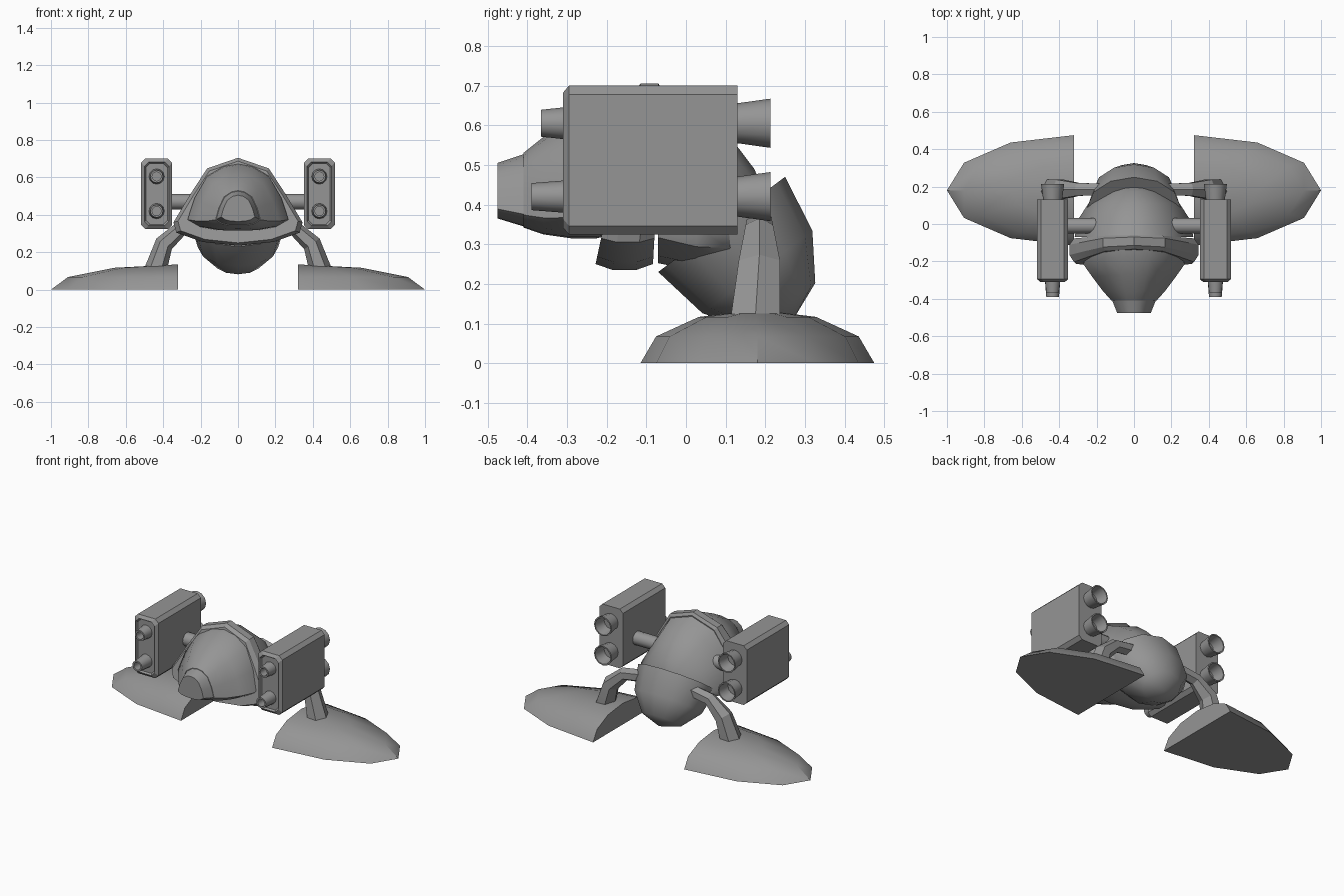
import bpy, bmesh, math
from mathutils import Vector, Matrix

if "Cube" in bpy.data.objects:
    bpy.data.objects.remove(bpy.data.objects["Cube"])

gray = bpy.data.materials.new("mid_gray")
gray.diffuse_color = (0.3, 0.3, 0.3, 1)
gray.use_nodes = True
gray.node_tree.nodes["Principled BSDF"].inputs["Base Color"].default_value = gray.diffuse_color


def finish(name, bm, smooth=40):
    bmesh.ops.recalc_face_normals(bm, faces=bm.faces)
    me = bpy.data.meshes.new(name)
    bm.to_mesh(me)
    bm.free()
    ob = bpy.data.objects.new(name, me)
    me.materials.append(gray)
    bpy.context.collection.objects.link(ob)
    bpy.ops.object.select_all(action='DESELECT')
    ob.select_set(True)
    bpy.context.view_layer.objects.active = ob
    bpy.ops.object.shade_smooth_by_angle(angle=math.radians(smooth))
    return ob


def loft(bm, rings, cap_start=True, cap_end=True):
    loops = [[bm.verts.new(p) for p in r] for r in rings]
    n = len(loops[0])
    for a, b in zip(loops, loops[1:]):
        for i in range(n):
            j = (i + 1) % n
            bm.faces.new((a[i], a[j], b[j], b[i]))
    if cap_start:
        bm.faces.new(loops[0])
    if cap_end:
        bm.faces.new(loops[-1])


def half_ellipsoid(bm, radii, matrix, cuts):
    """Low-poly sphere, cut flat through its middle along each given normal."""
    bmesh.ops.create_uvsphere(bm, u_segments=12, v_segments=6, radius=1)
    for no in cuts:
        bmesh.ops.bisect_plane(bm, geom=bm.verts[:] + bm.edges[:] + bm.faces[:], dist=1e-4,
                               plane_co=(0, 0, 0), plane_no=no, clear_outer=True)
        bmesh.ops.holes_fill(bm, edges=[e for e in bm.edges if e.is_boundary])
    bmesh.ops.transform(bm, matrix=matrix @ Matrix.Diagonal((*radii, 1)), verts=bm.verts)


def circle_y(x, y, z, r, n=12):
    return [(x + r * math.cos(2 * math.pi * i / n), y, z + r * math.sin(2 * math.pi * i / n))
            for i in range(n)]


def mirrored(half):
    """Complete a half outline that starts and ends on the centre line."""
    return half + [(-x, z) for x, z in half[-2:0:-1]]


# Frame around the cockpit: bell outline, deeper at the bottom
BELL = mirrored([(0, .705), (.165, .648), (.255, .51), (.345, .36), (.33, .305), (.19, .255), (0, .235)])


def bell(scale, y0, tilt=0.0, drop=0.0):
    return [(x * scale, y0 - tilt * (.7 - z), .45 + (z - .45) * scale - drop) for x, z in BELL]


bm = bmesh.new()
loft(bm, [bell(.93, -.135, .2), bell(1, -.115, .15), bell(1, -.07, .12), bell(.93, -.06, .05)])
finish("cockpit_frame", bm, 25)

# Rounded shell behind the frame
bm = bmesh.new()
loft(bm, [bell(.92 * math.cos(math.radians(a)), -.07 + .28 * math.sin(math.radians(a)), 0,
               .09 * math.sin(math.radians(a))) for a in (0, 20, 40, 60, 78, 88)])
finish("upper_shell", bm, 50)

# Cockpit head and blunt nose
DOME = mirrored([(0, 1), (.3, .96), (.62, .82), (.86, .5), (1, .17), (.75, .06), (.4, .01), (0, 0)])


def dome(y, w, z0, z1, tilt=0.0):
    return [(x * w, y + tilt * z, z0 + (z1 - z0) * z) for x, z in DOME]


bm = bmesh.new()
loft(bm, [dome(-.16, .26, .33, .675, .04), dome(-.225, .27, .315, .665, .05),
          dome(-.29, .22, .315, .62, .02), dome(-.36, .165, .325, .57), dome(-.41, .12, .342, .53)])
finish("cockpit_head", bm, 45)
bm = bmesh.new()
loft(bm, [dome(-.40, .12, .342, .53), dome(-.475, .09, .365, .505)])
finish("nose", bm, 35)

# Rear belly: half ellipsoid pointing down and back
bm = bmesh.new()
axis = Vector((0, .6, -.8))
up = Vector((0, .8, .6))
basis = Matrix((Vector((1, 0, 0)), up, axis)).transposed().to_4x4()
half_ellipsoid(bm, (.25, .2, .3), Matrix.Translation((0, .09, .35)) @ basis, [(0, 0, -1)])
finish("rear_belly", bm, 50)

# Paired parts
for s, side in ((1, "right"), (-1, "left")):
    # Foot: quarter ellipsoid, flat below and on the inner side
    bm = bmesh.new()
    half_ellipsoid(bm, (.68, .295, .135), Matrix.Translation((.32 * s, .18, 0)),
                   [(0, 0, -1), (-s, 0, 0)])
    finish("foot_" + side, bm, 40)

    # Leg: bent six-sided tube
    bm = bmesh.new()
    rings = []
    for x, y, z, ry, r, ang in ((.17, .185, .35, .035, .04, 80), (.30, .185, .33, .04, .04, 65),
                                (.395, .185, .245, .06, .05, 35), (.44, .175, .11, .072, .06, 8)):
        c, d = math.cos(math.radians(ang)), math.sin(math.radians(ang))
        rings.append([(s * (x + c * r * math.cos(k * math.pi / 3)),
                       y + ry * math.sin(k * math.pi / 3),
                       z + d * r * math.cos(k * math.pi / 3)) for k in range(6)])
    loft(bm, rings)
    finish("leg_" + side, bm, 20)

    # Pod: chamfered box with a bevelled, slightly sunken front
    def pod_ring(y, inset):
        w, h, c = .083 - inset, .188 - inset, .022
        pts = [(w, h - c), (w - c, h), (c - w, h), (-w, h - c),
               (-w, c - h), (c - w, -h), (w - c, -h), (w, c - h)]
        return [(s * .435 + x, y, .512 + z) for x, z in pts]
    bm = bmesh.new()
    loft(bm, [pod_ring(-.298, .025), pod_ring(-.31, .018), pod_ring(-.295, 0), pod_ring(.13, 0)])
    finish("weapon_pod_" + side, bm, 20)

    # Strut joining pod and body
    bm = bmesh.new()
    loft(bm, [[(s * x, -.01 + .042 * math.cos(k * math.pi / 6), .47 + .042 * math.sin(k * math.pi / 6))
               for k in range(12)] for x in (.18, .36)])
    finish("pod_strut_" + side, bm)

    # Hollow barrels in front and flared nozzles behind
    for z, tip, level in ((.605, -.365, "upper"), (.42, -.39, "lower")):
        x = s * .435
        bm = bmesh.new()
        loft(bm, [circle_y(x, -.29, z, .042), circle_y(x, tip, z, .034),
                  circle_y(x, tip, z, .024), circle_y(x, tip + .06, z, .024)])
        finish(f"{level}_barrel_{side}", bm)
        bm = bmesh.new()
        loft(bm, [circle_y(x, .12, z, .049), circle_y(x, .213, z, .062),
                  circle_y(x, .213, z, .054), circle_y(x, .14, z, .042)])
        finish(f"{level}_nozzle_{side}", bm)
